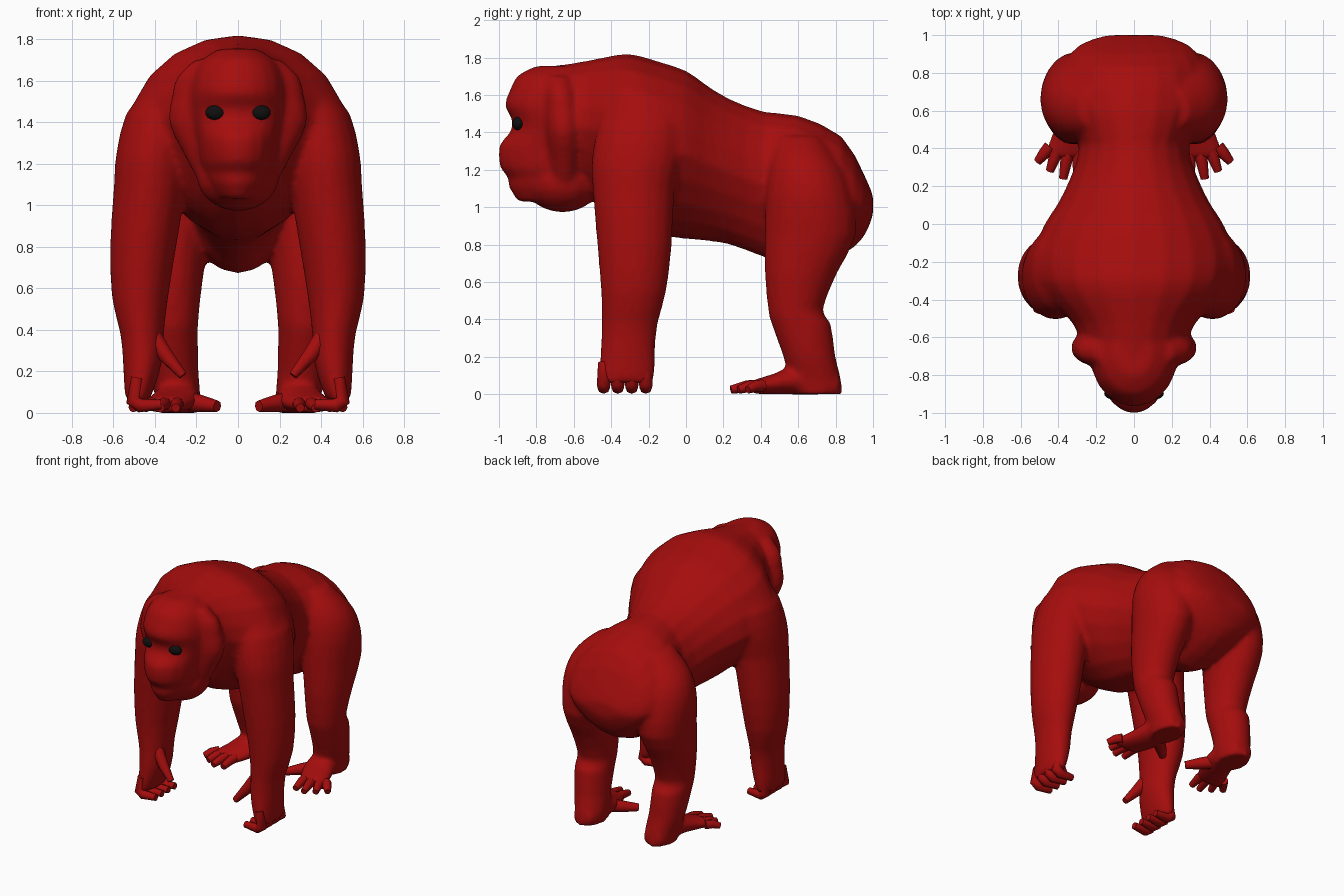
import bpy, bmesh, math
from mathutils import Matrix

if "Cube" in bpy.data.objects:
    bpy.data.objects.remove(bpy.data.objects["Cube"])


def material(name, rgb):
    m = bpy.data.materials.new(name)
    m.diffuse_color = (*rgb, 1)
    m.use_nodes = True
    m.node_tree.nodes["Principled BSDF"].inputs["Base Color"].default_value = m.diffuse_color
    return m


RED = material("red_fur", (0.38, 0.004, 0.004))
BLACK = material("black_eye", (0.005, 0.005, 0.005))


def refine(rings, steps=2):
    """Catmull-Rom interpolation between the given rings."""
    out = []
    pad = [rings[0], *rings, rings[-1]]
    for a, b, c, d in zip(pad, pad[1:], pad[2:], pad[3:]):
        for k in range(steps):
            t = k / steps
            out.append([q + .5 * t * (r - p + t * (2 * p - 5 * q + 4 * r - s + t * (3 * (q - r) + s - p)))
                        for p, q, r, s in zip(a, b, c, d)])
    return out + [rings[-1]]


def loft(bm, rings, axis, side=1, egg=0, n=20):
    """Closed tube of ellipses. Ring = (x, y, z, rx, r2), stacked along z or y.
    egg narrows the lower half of each ring."""
    loops = []
    for x, y, z, rx, r2 in refine(rings):
        loop = []
        for i in range(n):
            a = 2 * math.pi * i / n
            u, v = rx * math.cos(a), r2 * math.sin(a)
            u *= 1 - egg * max(0, -math.sin(a))
            p = (x + u, y + v, z) if axis == 'z' else (x + u, y, z + v)
            loop.append(bm.verts.new((p[0] * side, p[1], p[2])))
        loops.append(loop)
    faces = [bm.faces.new(loops[0]), bm.faces.new(loops[-1])]
    for a, b in zip(loops, loops[1:]):
        for i in range(n):
            j = (i + 1) % n
            faces.append(bm.faces.new((a[i], a[j], b[j], b[i])))
    bmesh.ops.recalc_face_normals(bm, faces=faces)


def ball(bm, c, r):
    m = Matrix.Translation(c) @ Matrix.Diagonal((*r, 1))
    bmesh.ops.create_uvsphere(bm, u_segments=16, v_segments=10, radius=1, matrix=m)


def finish(bm, name, mat):
    me = bpy.data.meshes.new(name)
    bm.to_mesh(me)
    bm.free()
    for p in me.polygons:
        p.use_smooth = True
    me.materials.append(mat)
    ob = bpy.data.objects.new(name, me)
    bpy.context.collection.objects.link(ob)
    return ob


def digits(name, paths):
    """Tapered fingers or toes on both sides. Point = (x, y, z, radius)."""
    cu = bpy.data.curves.new(name, 'CURVE')
    cu.dimensions = '3D'
    cu.bevel_depth = 1
    cu.bevel_resolution = 2
    cu.use_fill_caps = True
    for side in (1, -1):
        for path in paths:
            sp = cu.splines.new('POLY')
            sp.points.add(len(path) - 1)
            for pt, (x, y, z, r) in zip(sp.points, path):
                pt.co = (side * x, y, z, 1)
                pt.radius = r
            sp.use_smooth = True
    cu.materials.append(RED)
    ob = bpy.data.objects.new(name, cu)
    bpy.context.collection.objects.link(ob)


body = bmesh.new()

# torso, from neck to rump, with wide shoulders and a narrow belly
loft(body, [(0, y, z, rx, rz) for y, z, rx, rz in [
    (-.74, 1.50, .20, .25), (-.64, 1.45, .27, .315), (-.52, 1.42, .33, .365),
    (-.42, 1.39, .43, .415), (-.30, 1.36, .52, .46), (-.15, 1.315, .53, .465),
    (0, 1.28, .475, .45), (.1, 1.24, .41, .42), (.23, 1.19, .345, .39),
    (.42, 1.12, .29, .39), (.6, 1.08, .38, .41), (.83, 1.06, .375, .32),
    (.95, 1.01, .29, .17), (1.0, 1.01, .14, .05)]], 'y', egg=.3)

# head, from crown to chin
loft(body, [(0, y, z, rx, ry) for z, y, rx, ry in [
    (1.755, -.68, .09, .12), (1.705, -.70, .17, .20), (1.63, -.70, .215, .24),
    (1.54, -.70, .23, .27), (1.47, -.71, .225, .22), (1.40, -.70, .215, .24),
    (1.33, -.70, .20, .30), (1.21, -.70, .185, .295), (1.16, -.70, .165, .25),
    (1.11, -.70, .15, .25), (1.03, -.73, .09, .17)]], 'z')

# throat pouch
ball(body, (0, -.66, 1.14), (.20, .21, .168))

for s in (1, -1):
    # cheek flange, leaning in toward the crown
    m = len(body.verts)
    loft(body, [
        (.14, -.68, 1.70, .07, .06), (.18, -.67, 1.62, .115, .08),
        (.20, -.66, 1.52, .12, .09), (.21, -.655, 1.40, .125, .09),
        (.17, -.65, 1.27, .105, .08), (.13, -.65, 1.15, .08, .07)], 'z', s)
    # arm
    loft(body, [
        (.34, -.24, 1.56, .10, .17), (.375, -.24, 1.44, .165, .23),
        (.41, -.265, 1.25, .177, .24), (.423, -.28, 1.1, .175, .22),
        (.457, -.275, .8, .16, .20), (.472, -.28, .55, .135, .175),
        (.462, -.30, .38, .105, .15), (.46, -.31, .25, .095, .147),
        (.475, -.315, .12, .073, .15), (.485, -.32, .06, .055, .14)], 'z', s)
    # leg
    loft(body, [
        (.19, .61, 1.38, .10, .11), (.23, .625, 1.29, .165, .16),
        (.265, .645, 1.19, .20, .205), (.29, .66, 1.05, .207, .235),
        (.31, .665, .85, .178, .245), (.32, .615, .65, .152, .195),
        (.32, .585, .45, .13, .146), (.32, .615, .38, .128, .16),
        (.31, .66, .2, .12, .14), (.29, .69, .08, .11, .14),
        (.29, .70, .0, .10, .135)], 'z', s)
    # foot
    loft(body, [
        (.29, .82, .05, .075, .05), (.29, .6, .075, .105, .077),
        (.32, .47, .055, .118, .055), (.37, .35, .037, .115, .036)], 'y', s)

# fuse the body parts into one skin
skin = finish(body, "body", RED)
rm = skin.modifiers.new("fuse", 'REMESH')
rm.mode = 'VOXEL'
rm.voxel_size = .016
rm.use_smooth_shade = True
sm = skin.modifiers.new("soften", 'SMOOTH')
sm.factor = .5
sm.iterations = 10

# fingers curled inward, and thumbs
fingers = [[(.485, y, .17, .03), (.505, y, .06, .036), (.47, y, .035, .034),
            (.37, y, .04, .024)] for y in (-.44, -.365, -.29, -.215)]
thumb = [(.43, -.36, .40, .045), (.35, -.39, .28, .038), (.265, -.41, .18, .022)]
digits("fingers", fingers + [thumb])

# toes, and big toes pointing inward
toes = [[(bx, .41, .045, .034), ((bx + tx) / 2, (.41 + ty) / 2, .043, .031), (tx, ty, .024, .022)]
        for bx, tx, ty in ((.29, .30, .25), (.345, .375, .24), (.40, .445, .28), (.445, .51, .33))]
big_toe = [(.27, .56, .06, .05), (.18, .49, .045, .042), (.10, .42, .032, .028)]
digits("toes", toes + [big_toe])

# eyes
eyes = bmesh.new()
for s in (1, -1):
    ball(eyes, (s * .108, -.897, 1.447), (.05, .032, .036))
finish(eyes, "eyes", BLACK)
